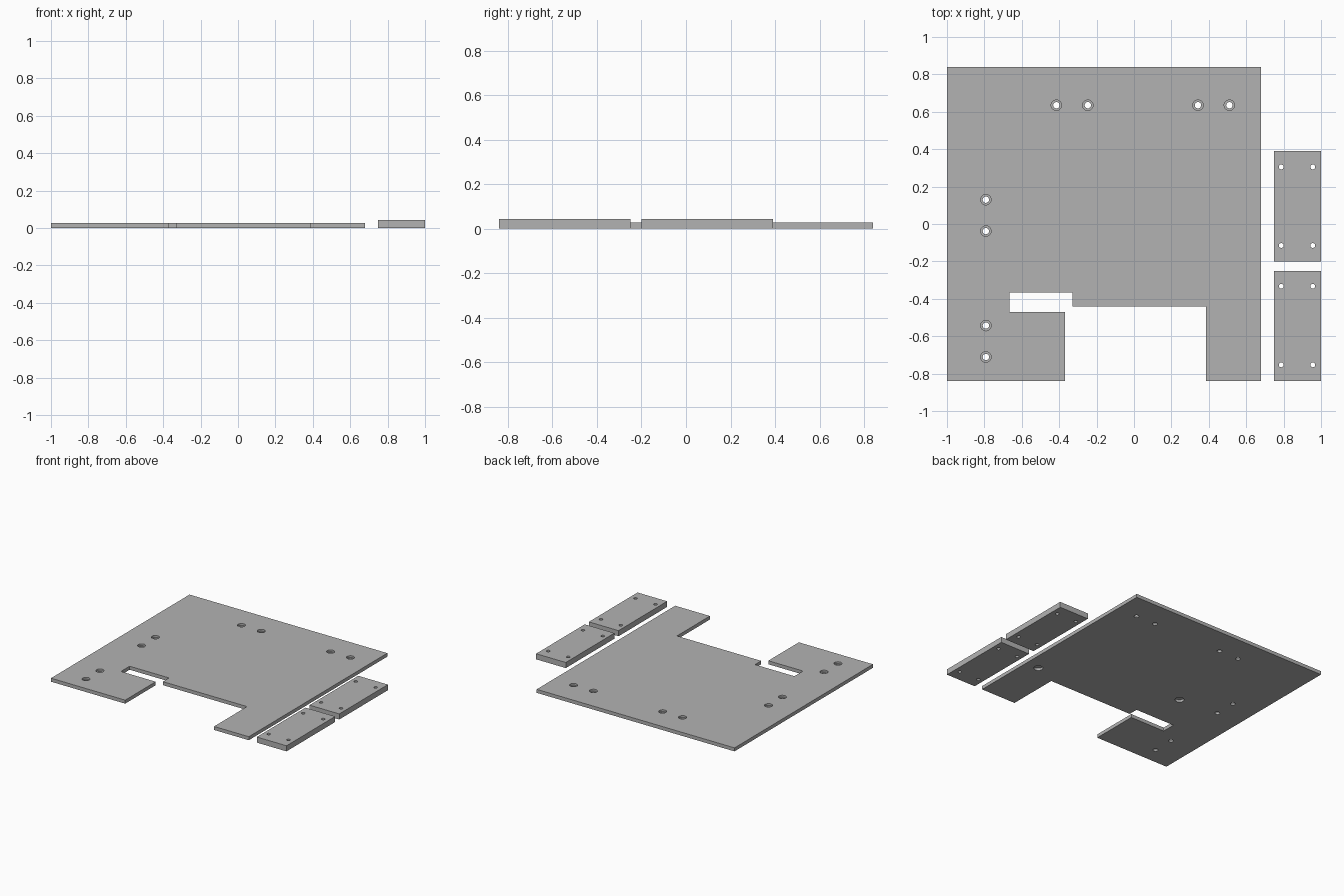
import bpy, bmesh
from mathutils import Matrix

cube = bpy.data.objects.get("Cube")
if cube:
    bpy.data.objects.remove(cube, do_unlink=True)

grey = bpy.data.materials.new("light_grey")
grey.use_nodes = True
grey.diffuse_color = (0.45, 0.45, 0.45, 1)
grey.node_tree.nodes["Principled BSDF"].inputs["Base Color"].default_value = (0.45, 0.45, 0.45, 1)


def add_object(name, bm):
    bmesh.ops.recalc_face_normals(bm, faces=bm.faces)
    mesh = bpy.data.meshes.new(name)
    bm.to_mesh(mesh)
    bm.free()
    mesh.materials.append(grey)
    obj = bpy.data.objects.new(name, mesh)
    bpy.context.collection.objects.link(obj)
    return obj


def slab(name, outline, thickness):
    """Flat sheet extruded up from the ground."""
    bm = bmesh.new()
    face = bm.faces.new([bm.verts.new((x, y, 0)) for x, y in outline])
    top = bmesh.ops.extrude_face_region(bm, geom=[face])["geom"]
    verts = [v for v in top if isinstance(v, bmesh.types.BMVert)]
    bmesh.ops.translate(bm, verts=verts, vec=(0, 0, thickness))
    return add_object(name, bm)


def drill(obj, centres, radius, z0, z1):
    """Cut round holes between two heights, with smooth walls."""
    bm = bmesh.new()
    for x, y in centres:
        bmesh.ops.create_cone(bm, cap_ends=True, segments=32, radius1=radius, radius2=radius,
                              depth=z1 - z0, matrix=Matrix.Translation((x, y, (z0 + z1) / 2)))
    for f in bm.faces:
        f.smooth = len(f.verts) == 4
    cutter = add_object("hole_cutter", bm)
    cutter.hide_render = True
    mod = obj.modifiers.new("holes", "BOOLEAN")
    mod.operation = "DIFFERENCE"
    mod.solver = "EXACT"
    mod.object = cutter
    graph = bpy.context.evaluated_depsgraph_get()
    mesh = bpy.data.meshes.new_from_object(obj.evaluated_get(graph))
    obj.modifiers.clear()
    obj.data = mesh
    bpy.data.objects.remove(cutter, do_unlink=True)


# Main plate with its stepped front cut-out
T = 0.027
plate = slab("base_plate", [
    (-1, -0.84), (-0.37, -0.84), (-0.37, -0.47), (-0.665, -0.47),
    (-0.665, -0.365), (-0.33, -0.365), (-0.33, -0.44), (0.385, -0.44),
    (0.385, -0.84), (0.68, -0.84), (0.68, 0.84), (-1, 0.84)], T)

# Counterbored screw holes along the back and the right side
screws = [(x, 0.635) for x in (-0.415, -0.247, 0.342, 0.51)]
screws += [(-0.792, y) for y in (0.13, -0.038, -0.543, -0.711)]
drill(plate, screws, 0.017, -0.1, 0.1)
drill(plate, screws, 0.028, T - 0.014, 0.1)

# Blind pockets underneath
drill(plate, [(0.57, -0.36), (-0.47, -0.065)], 0.032, -0.1, 0.018)

# Two loose blocks, each with four holes
for name, y0, holes in (("back_block", -0.2, (0.305, -0.115)),
                        ("front_block", -0.84, (-0.333, -0.753))):
    y1 = y0 + 0.59
    block = slab(name, [(0.748, y0), (1, y0), (1, y1), (0.748, y1)], 0.043)
    drill(block, [(x, y) for x in (0.787, 0.956) for y in holes], 0.013, -0.1, 0.1)
